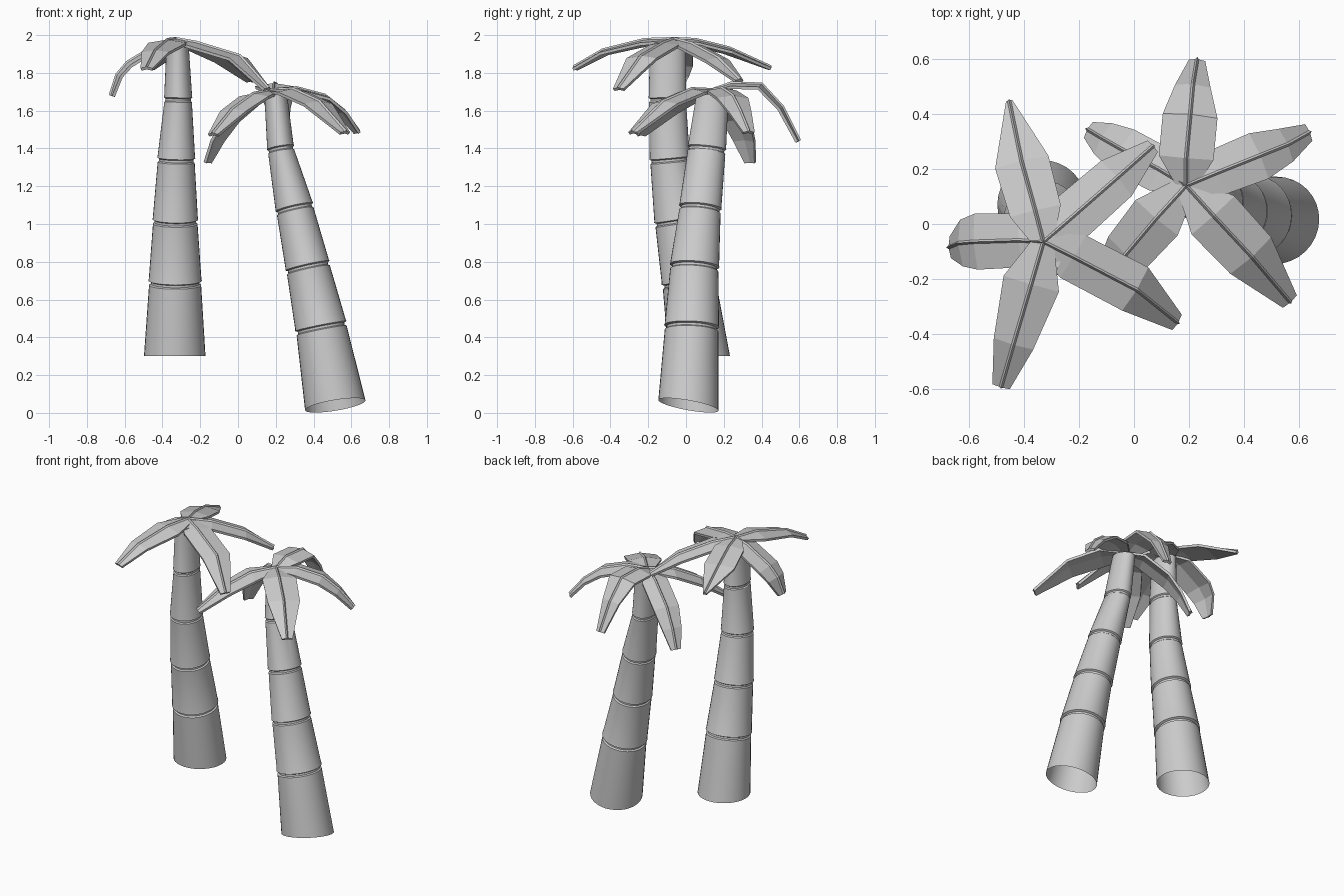
import bpy, bmesh, math
from mathutils import Vector

if "Cube" in bpy.data.objects:
    bpy.data.objects.remove(bpy.data.objects["Cube"])

SIDES = 32


def finish(name, bm, smooth=False):
    bmesh.ops.recalc_face_normals(bm, faces=bm.faces[:])
    me = bpy.data.meshes.new(name)
    bm.to_mesh(me)
    bm.free()
    ob = bpy.data.objects.new(name, me)
    bpy.context.collection.objects.link(ob)
    if smooth:
        bpy.ops.object.select_all(action='DESELECT')
        ob.select_set(True)
        bpy.context.view_layer.objects.active = ob
        bpy.ops.object.shade_smooth_by_angle(angle=math.radians(30))
    return ob


def trunk(name, joints, base_normal):
    """Tapered trunk, open below; joints are (x, y, z, radius_x, radius_y)."""
    pts = [Vector(j[:3]) for j in joints]
    last = len(pts) - 1
    sections = []
    for i, j in enumerate(joints):
        n = (pts[min(i + 1, last)] - pts[max(i - 1, 0)]).normalized()
        if i == 0:
            n = Vector(base_normal).normalized()
        # grooved joint between two segments
        offsets = [(0, 1)] if i in (0, last) else [
            (-.014, 1), (-.008, .93), (.004, .93), (.010, 1.03), (.018, 1.01)]
        for off, s in offsets:
            sections.append((pts[i] + n * off, n, j[3] * s, j[4] * s))
    bm = bmesh.new()
    rings = []
    for c, n, rx, ry in sections:
        u = Vector((0, 1, 0)).cross(n).normalized()
        v = n.cross(u)
        rings.append([bm.verts.new(c + u * rx * math.cos(a) + v * ry * math.sin(a))
                      for a in (2 * math.pi * k / SIDES for k in range(SIDES))])
    for r0, r1 in zip(rings, rings[1:]):
        for k in range(SIDES):
            m = (k + 1) % SIDES
            bm.faces.new((r0[k], r0[m], r1[m], r1[k]))
    bm.faces.new(rings[-1])
    finish(name, bm, True)


def frond(name, path, halves):
    """Bent leaf with a raised midrib, folded slightly down at the edges."""
    pts = [Vector(p) for p in path]
    bm = bmesh.new()
    rows = []
    for i, (p, w) in enumerate(zip(pts, halves)):
        t = pts[min(i + 1, len(pts) - 1)] - pts[max(i - 1, 0)]
        heading = pts[-1] - pts[0]
        side = Vector((-heading.y, heading.x, 0)).normalized()
        up = t.cross(side).normalized()
        if up.z < 0:
            up.negate()
        rows.append([bm.verts.new(p + side * a + up * h) for a, h in (
            (-w, -.15 * w), (-.007, 0), (0, .010), (.007, 0), (w, -.15 * w))])
    for a, b in zip(rows, rows[1:]):
        for k in range(4):
            bm.faces.new((a[k], a[k + 1], b[k + 1], b[k]))
    ob = finish(name, bm)
    if ob.data.polygons[0].normal.z < 0:
        ob.data.flip_normals()
    mod = ob.modifiers.new("thickness", 'SOLIDIFY')
    mod.thickness = .016
    mod.offset = -1


# Trunks
trunk("tall_trunk", [
    (-.335, .07, .30, .163, .163), (-.333, .016, .69, .138, .142),
    (-.332, -.04, 1.015, .118, .125), (-.327, -.085, 1.34, .098, .105),
    (-.317, -.098, 1.66, .073, .098), (-.32, -.095, 1.96, .058, .095)], (0, 0, 1))
trunk("leaning_trunk", [
    (.515, .013, .04, .162, .162), (.44, .03, .45, .135, .142),
    (.37, .045, .77, .116, .128), (.30, .075, 1.08, .099, .11),
    (.227, .11, 1.395, .07, .1), (.20, .14, 1.68, .06, .085)], (-.165, .18, 1))

# Fronds of the tall tree
W = (.035, .085, .10, .035)
T = (-.33, -.065, 1.98)
frond("tall_frond_1", [T, (-.36, .05, 1.975), (-.41, .23, 1.93), (-.455, .45, 1.83)],
      (.04, .095, .10, .012))
frond("tall_frond_2", [T, (-.22, .03, 1.955), (-.06, .17, 1.88), (.07, .285, 1.765)],
      (.035, .09, .085, .028))
frond("tall_frond_3", [T, (-.22, -.12, 1.96), (.01, -.24, 1.89), (.16, -.36, 1.72)],
      (.04, .09, .092, .033))
frond("tall_frond_4", [T, (-.375, -.22, 1.975), (-.44, -.44, 1.92), (-.485, -.595, 1.83)],
      (.04, .105, .075, .033))
frond("tall_frond_5", [T, (-.42, -.06, 1.955), (-.585, -.065, 1.855), (-.64, -.07, 1.79),
                       (-.675, -.085, 1.68)], (.035, .098, .102, .085, .04))

# Fronds of the leaning tree
L = (.19, .14, 1.71)
frond("leaning_frond_1", [L, (.19, .24, 1.745), (.205, .40, 1.74), (.215, .51, 1.62),
                          (.23, .60, 1.44)], (.04, .10, .10, .065, .03))
frond("leaning_frond_2", [L, (.31, .19, 1.72), (.46, .25, 1.68), (.56, .29, 1.60),
                          (.64, .335, 1.49)], (.035, .085, .09, .065, .033))
frond("leaning_frond_3", [L, (.29, .03, 1.715), (.43, -.12, 1.65), (.57, -.285, 1.49)],
      (.04, .105, .10, .034))
frond("leaning_frond_4", [L, (.08, .02, 1.69), (-.03, -.11, 1.61), (-.135, -.245, 1.48)],
      (.04, .10, .09, .034))
frond("leaning_frond_5", [L, (.09, .20, 1.68), (-.05, .275, 1.56), (-.12, .315, 1.45),
                          (-.17, .345, 1.33)], (.035, .085, .085, .065, .033))
